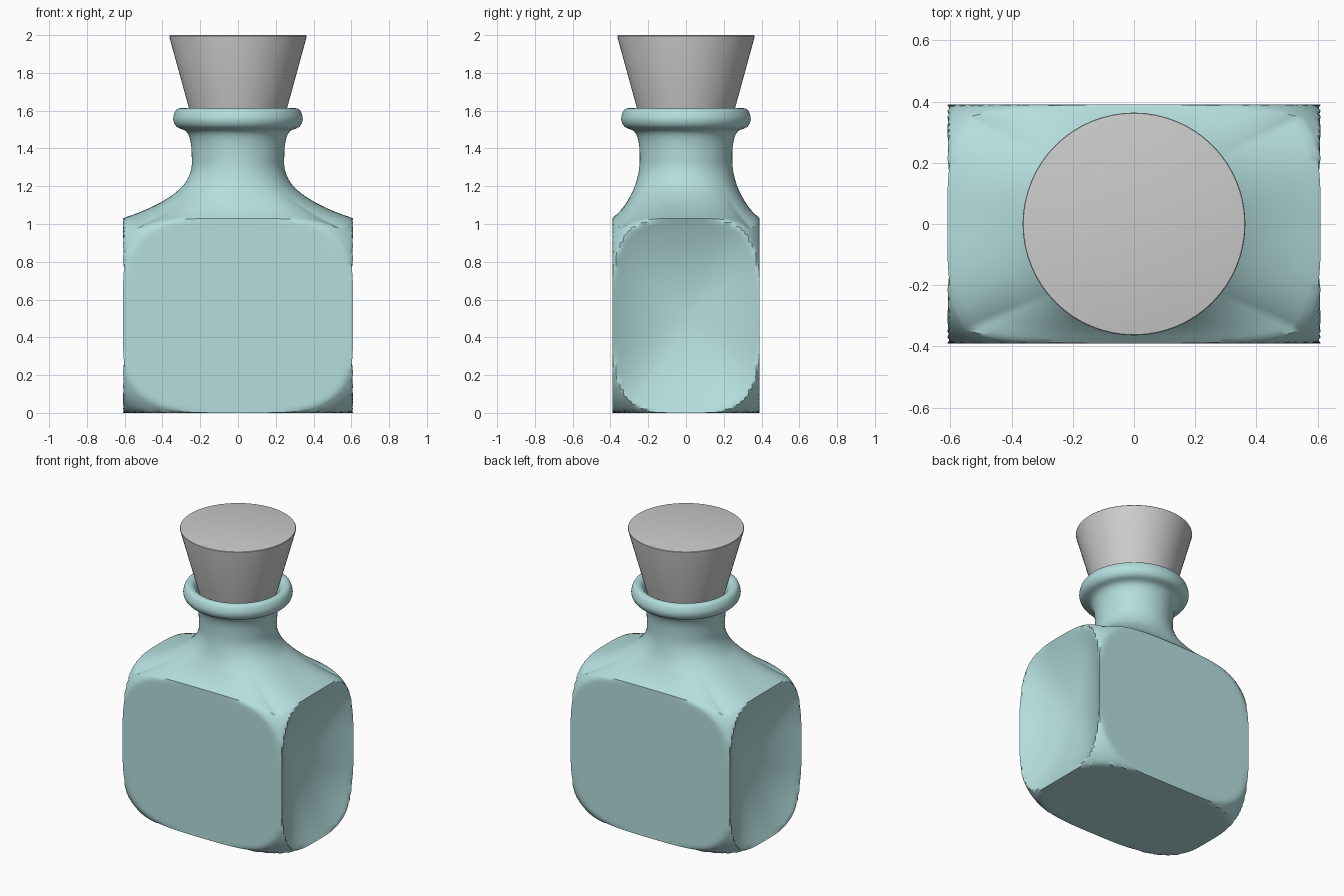
import bpy, bmesh, math
from mathutils import Vector

if "Cube" in bpy.data.objects:
    bpy.data.objects.remove(bpy.data.objects["Cube"])

HX, HY, HZ = 0.61, 0.39, 0.515    # half sizes of the body block
P, DISH = 3.5, 0.13               # corner roundness, depth of the side hollows
SIDE = 40                         # segments per side of the block
N = 4 * SIDE


def square(i):
    """Point i on a square outline from -1 to 1, counter-clockwise from the (1, -1) corner."""
    k, s = divmod(i, SIDE)
    u, v = 1.0, 2 * s / SIDE - 1
    for _ in range(k):
        u, v = -v, u
    return u, v


def block(u, v, w):
    """Block with flat faces, edges crisp in the middle, rounded corners, hollow sides."""
    hollow = 0.0
    if abs(u) == 1:
        q = (abs(v) ** P + abs(w) ** P) ** (1 / P)
        hollow = DISH * max(0.0, 1 - q * q)
    s = abs(u) ** P + abs(v) ** P + abs(w) ** P
    k = (2 / s) ** (1 / P) if s > 2 else 1.0
    return Vector((u * (HX * k - hollow), v * HY * k, HZ + w * HZ * k))


def spline(pts, steps):
    """Smooth curve through the profile points."""
    pts = [Vector(p) for p in pts]
    e = [2 * pts[0] - pts[1]] + pts + [2 * pts[-1] - pts[-2]]
    out = []
    for a, b, c, d in zip(e, e[1:], e[2:], e[3:]):
        for j in range(steps):
            t = j / steps
            out.append(0.5 * (2 * b + (c - a) * t + (2 * a - 5 * b + 4 * c - d) * t * t
                              + (3 * b - a - 3 * c + d) * t ** 3))
    return out


def smooth(ob, angle):
    bpy.ops.object.select_all(action='DESELECT')
    ob.select_set(True)
    bpy.context.view_layer.objects.active = ob
    bpy.ops.object.shade_smooth_by_angle(angle=math.radians(angle))


def link(bm, name):
    bmesh.ops.recalc_face_normals(bm, faces=bm.faces)
    me = bpy.data.meshes.new(name)
    bm.to_mesh(me)
    bm.free()
    ob = bpy.data.objects.new(name, me)
    bpy.context.collection.objects.link(ob)
    return ob


# bottle base and walls
loops = []
for j in range(1, 17):
    f = 1 if j == 16 else j / 16
    loops.append([block(u * f, v * f, -1) for u, v in map(square, range(N))])
ROWS = 50
for j in range(1, ROWS + 1):
    loops.append([block(u, v, 2 * j / ROWS - 1) for u, v in map(square, range(N))])

# shoulder, neck, rolled lip and inside of the mouth: (roundness, radius, height)
profile = [(0, 0.25, 1.03), (0.3, 0.25, 1.07), (0.65, 0.26, 1.13), (0.9, 0.258, 1.2),
           (1, 0.25, 1.28), (1, 0.245, 1.36), (1, 0.252, 1.44), (1, 0.275, 1.49),
           (1, 0.325, 1.515), (1, 0.343, 1.555), (1, 0.33, 1.6), (1, 0.305, 1.613),
           (1, 0.275, 1.6), (1, 0.25, 1.55), (1, 0.21, 1.4), (1, 0.19, 1.25)]
edge = loops[-1]
for t, r, z in spline(profile, 4)[1:]:
    loop = []
    for i, p in enumerate(edge):
        a = math.tau * i / N - math.pi / 4
        q = p.lerp(Vector((r * math.cos(a), r * math.sin(a), 0)), t)
        q.z = z + (p.z - 2 * HZ) * (1 - t)
        loop.append(q)
    loops.append(loop)

bm = bmesh.new()
rings = [[bm.verts.new(p) for p in loop] for loop in loops]
for lo, hi in zip(rings, rings[1:]):
    for i in range(N):
        j = (i + 1) % N
        bm.faces.new((lo[i], lo[j], hi[j], hi[i]))
bm.faces.new(rings[0])
bm.faces.new(rings[-1])
bottle = link(bm, "bottle")
smooth(bottle, 35)
mat = bpy.data.materials.new("pale_teal_glass")
mat.diffuse_color = (0.46, 0.73, 0.73, 1)
mat.use_nodes = True
mat.node_tree.nodes["Principled BSDF"].inputs["Base Color"].default_value = mat.diffuse_color
bottle.data.materials.append(mat)

# tapered stopper with a softened rim
bm = bmesh.new()
bmesh.ops.create_cone(bm, cap_ends=True, segments=64, radius1=0.215, radius2=0.366, depth=0.55)
bmesh.ops.translate(bm, verts=bm.verts, vec=(0, 0, 2.0 - 0.275))
rim = [e for e in bm.edges if all(v.co.z > 1.99 for v in e.verts)]
bmesh.ops.bevel(bm, geom=rim, offset=0.008, segments=3, profile=0.5, affect='EDGES')
smooth(link(bm, "stopper"), 35)
